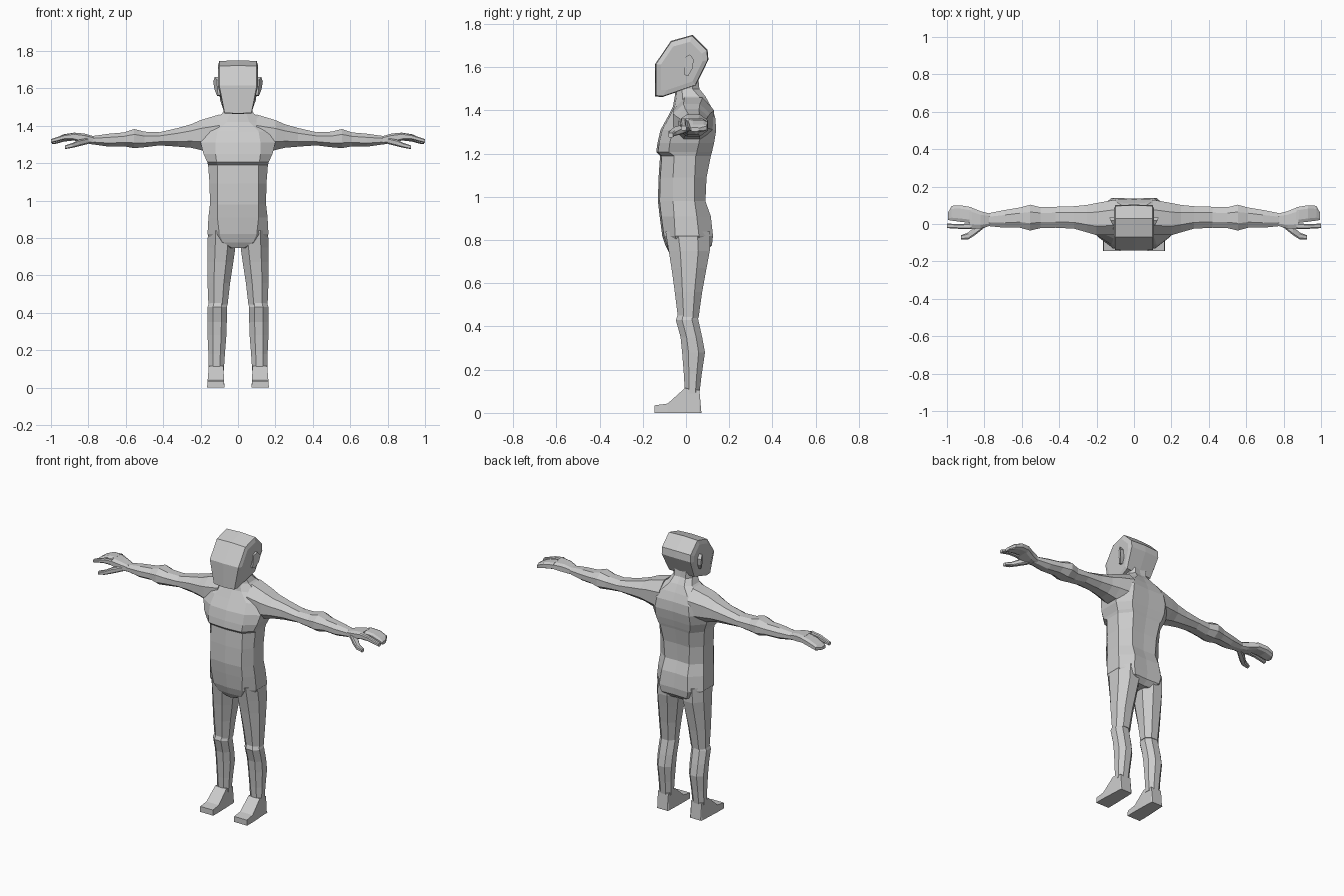
import bpy, bmesh

skin = bpy.data.materials.new("light grey")
skin.diffuse_color = (0.6, 0.6, 0.6, 1)


def loft(name, rings, mirror=False):
    """Skin a list of equal-length rings and cap both ends."""
    bm = bmesh.new()
    vs = [[bm.verts.new(p) for p in r] for r in rings]
    n = len(vs[0])
    for a, b in zip(vs, vs[1:]):
        for i in range(n):
            j = (i + 1) % n
            bm.faces.new((a[i], a[j], b[j], b[i]))
    bm.faces.new(vs[0][::-1])
    bm.faces.new(vs[-1])
    bmesh.ops.recalc_face_normals(bm, faces=bm.faces)
    me = bpy.data.meshes.new(name)
    bm.to_mesh(me)
    bm.free()
    me.materials.append(skin)
    ob = bpy.data.objects.new(name, me)
    bpy.context.collection.objects.link(ob)
    if mirror:
        ob.modifiers.new("mirror", 'MIRROR')
    return ob


def octagon(a0, a1, b0, b1, c=0.28):
    """Chamfered rectangle in two axes."""
    da, db = (a1 - a0) * c, (b1 - b0) * c
    return [(a0 + da, b0), (a1 - da, b0), (a1, b0 + db), (a1, b1 - db),
            (a1 - da, b1), (a0 + da, b1), (a0, b1 - db), (a0, b0 + db)]


def box(a0, a1, b0, b1):
    return [(a0, b0), (a1, b0), (a1, b1), (a0, b1)]


# Torso and neck: z, front y, front half width, side half width,
# side front y, side back y, back half width, back y
torso = [
    (0.745, -0.08, 0.03, 0.06, -0.03, 0.05, 0.04, 0.09),
    (0.775, -0.095, 0.08, 0.135, -0.04, 0.06, 0.09, 0.12),
    (0.82, -0.11, 0.10, 0.163, -0.05, 0.06, 0.10, 0.125),
    (0.91, -0.122, 0.11, 0.158, -0.055, 0.05, 0.09, 0.115),
    (0.98, -0.13, 0.11, 0.150, -0.06, 0.04, 0.085, 0.09),
    (1.09, -0.127, 0.11, 0.152, -0.06, 0.04, 0.09, 0.095),
    (1.19, -0.12, 0.11, 0.160, -0.055, 0.045, 0.10, 0.115),
    (1.207, -0.138, 0.115, 0.165, -0.08, 0.05, 0.11, 0.12),
    (1.25, -0.132, 0.12, 0.185, -0.075, 0.06, 0.12, 0.13),
    (1.31, -0.118, 0.12, 0.20, -0.06, 0.07, 0.12, 0.14),
    (1.37, -0.085, 0.11, 0.19, -0.04, 0.08, 0.11, 0.135),
    (1.42, -0.06, 0.06, 0.15, -0.02, 0.075, 0.09, 0.115),
    (1.465, -0.052, 0.045, 0.085, -0.015, 0.06, 0.05, 0.09),
    (1.50, -0.05, 0.04, 0.065, -0.02, 0.03, 0.04, 0.062),
    (1.57, -0.05, 0.04, 0.065, -0.02, 0.03, 0.04, 0.055)]
rings = []
for z, yf, xf, xs, y0, y1, xb, yb in torso:
    half = [(xf, yf + 0.008), (xs, y0), (xs, y1), (xb, yb)]
    rings.append([(0, yf, z)] + [(x, y, z) for x, y in half]
                 + [(0, yb - 0.004, z)]
                 + [(-x, y, z) for x, y in half[::-1]])
loft("torso", rings)

# Head: side outline swept across the width, narrowed at the chin
outline = [(-0.143, 1.465), (-0.143, 1.615), (-0.07, 1.722), (0.03, 1.75),
           (0.10, 1.68), (0.104, 1.635), (0.045, 1.515), (-0.11, 1.462)]
rings = []
for x, s in ((-0.108, 0.78), (-0.1, 0.97), (0, 1), (0.1, 0.97), (0.108, 0.78)):
    ring = []
    for y, z in outline:
        w = 0.72 if z < 1.5 else 0.88 if z < 1.55 else 1
        ring.append((x * w, -0.02 + (y + 0.02) * s, 1.605 + (z - 1.605) * s))
    rings.append(ring)
loft("head", rings)

# Ears: slanted plates standing away from the head toward the back
ear = [(-0.005, 1.645), (0.018, 1.66), (0.036, 1.635),
       (0.03, 1.595), (0.01, 1.56), (-0.008, 1.565)]
loft("ear", [[(0.095, y, z) for y, z in ear],
             [(0.110 + max(0, y) * 0.55 + (z - 1.6) * 0.08, y, z) for y, z in ear]], True)

# Arms: x, y range, z range
arm = [(0.10, -0.06, 0.130, 1.25, 1.460), (0.20, -0.06, 0.112, 1.27, 1.430),
       (0.25, -0.045, 0.102, 1.282, 1.408), (0.32, -0.025, 0.095, 1.288, 1.388),
       (0.42, -0.02, 0.092, 1.295, 1.365), (0.50, -0.022, 0.090, 1.285, 1.368),
       (0.555, -0.035, 0.103, 1.280, 1.382), (0.61, -0.02, 0.088, 1.290, 1.364),
       (0.69, -0.02, 0.075, 1.288, 1.357), (0.79, -0.01, 0.055, 1.302, 1.343)]
loft("arm", [[(x, y, z) for y, z in octagon(*r)] for x, *r in arm], True)

# Hands: palm, a fan of joined fingers, a separate first finger and a thumb
digits = {
    "palm": [(0.77, -0.01, 0.055, 1.302, 1.343), (0.82, -0.025, 0.068, 1.305, 1.358),
             (0.88, -0.026, 0.092, 1.322, 1.363)],
    "fingers": [(0.87, 0.005, 0.09, 1.322, 1.363), (0.93, 0.012, 0.1, 1.315, 1.355),
                (0.975, 0.018, 0.097, 1.303, 1.335), (0.995, 0.022, 0.06, 1.303, 1.322)],
    "first_finger": [(0.87, -0.026, 0.004, 1.325, 1.362), (0.93, -0.026, 0, 1.325, 1.352),
                     (1.0, -0.022, 0.002, 1.308, 1.328)],
    "thumb": [(0.80, -0.02, 0.02, 1.303, 1.335), (0.85, -0.06, -0.012, 1.29, 1.325),
              (0.885, -0.082, -0.045, 1.282, 1.308), (0.925, -0.082, -0.06, 1.275, 1.295)]}
for name, rows in digits.items():
    loft(name, [[(x, y, z) for y, z in octagon(*r, 0.2)] for x, *r in rows], True)

# Legs: z, x range, y range
thigh = [(0.84, 0.015, 0.160, -0.095, 0.11), (0.75, 0.014, 0.164, -0.08, 0.11),
         (0.67, 0.025, 0.164, -0.067, 0.095), (0.56, 0.042, 0.163, -0.052, 0.075),
         (0.44, 0.056, 0.158, -0.037, 0.058)]
shin = [(0.46, 0.064, 0.152, -0.036, 0.050), (0.43, 0.058, 0.163, -0.047, 0.057),
        (0.35, 0.060, 0.164, -0.025, 0.075), (0.28, 0.062, 0.163, -0.018, 0.088),
        (0.18, 0.070, 0.158, -0.010, 0.073), (0.09, 0.076, 0.156, -0.005, 0.062)]
for name, rows in (("thigh", thigh), ("shin", shin)):
    loft(name, [[(x, y, z) for x, y in octagon(*r)] for z, *r in rows], True)

# Feet: y, top x range, bottom x range, height
foot = [(-0.145, 0.075, 0.163, 0.072, 0.165, 0.035), (-0.085, 0.075, 0.162, 0.072, 0.165, 0.043),
        (-0.005, 0.078, 0.156, 0.074, 0.161, 0.115), (0.062, 0.08, 0.153, 0.076, 0.158, 0.105),
        (0.071, 0.082, 0.152, 0.078, 0.156, 0.005)]
loft("foot", [[(b0, y, 0), (b1, y, 0), (t1, y, h), (t0, y, h)]
              for y, t0, t1, b0, b1, h in foot], True)
